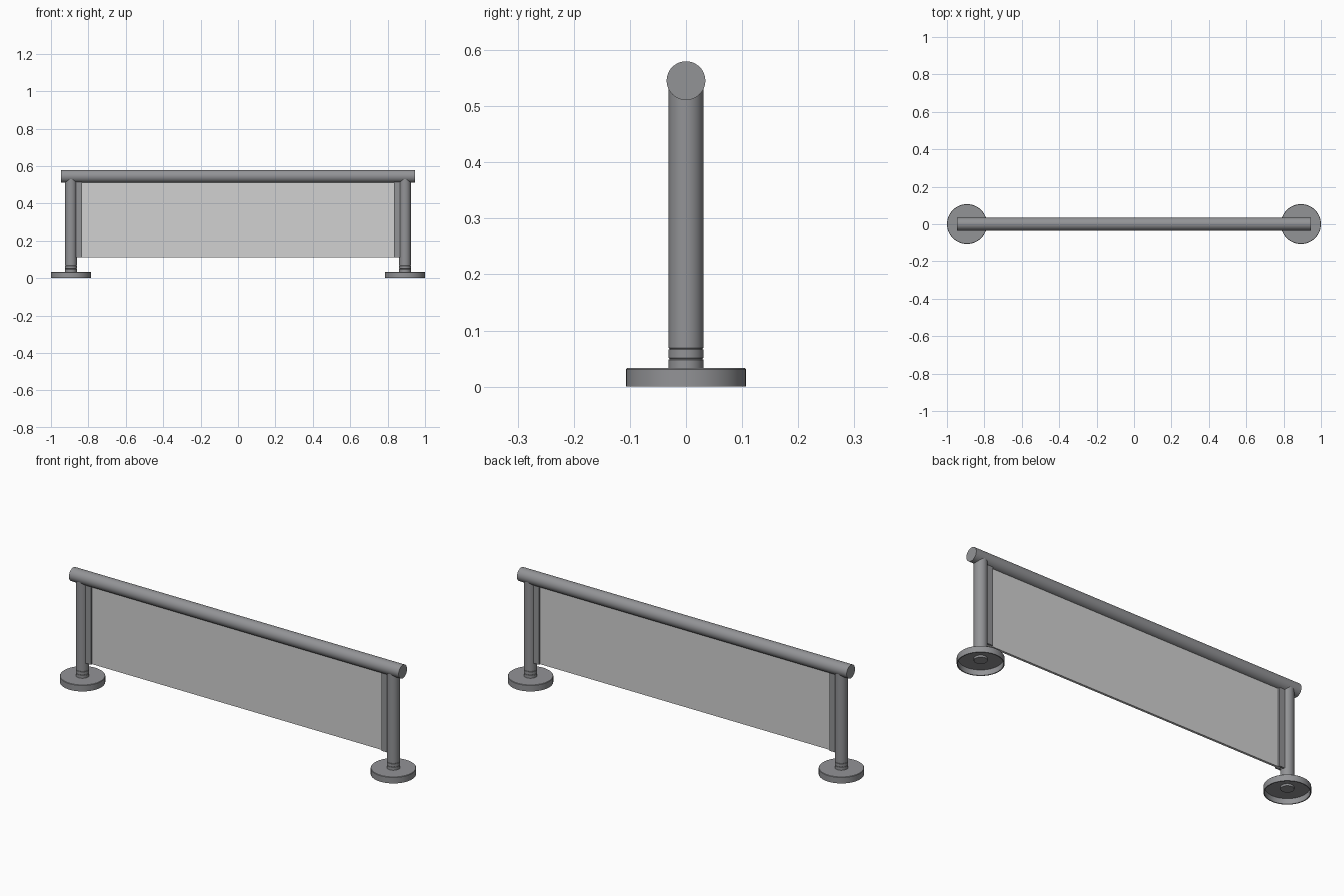
import bpy, bmesh, math
from mathutils import Matrix

if "Cube" in bpy.data.objects:
    bpy.data.objects.remove(bpy.data.objects["Cube"])


def material(name, rgba):
    m = bpy.data.materials.new(name)
    m.diffuse_color = rgba
    m.use_nodes = True
    m.node_tree.nodes["Principled BSDF"].inputs["Base Color"].default_value = m.diffuse_color
    return m


METAL = material("grey metal", (0.29, 0.293, 0.306, 1))
GLASS = material("pale grey glass", (0.64, 0.64, 0.64, 1))


def finish(name, bm, mat, smooth=True):
    bmesh.ops.recalc_face_normals(bm, faces=bm.faces)
    me = bpy.data.meshes.new(name)
    bm.to_mesh(me)
    bm.free()
    ob = bpy.data.objects.new(name, me)
    bpy.context.collection.objects.link(ob)
    me.materials.append(mat)
    if smooth:
        bpy.ops.object.select_all(action='DESELECT')
        ob.select_set(True)
        bpy.context.view_layer.objects.active = ob
        bpy.ops.object.shade_smooth_by_angle(angle=math.radians(35))
    return ob


def lathe(name, profile, x, segs=48):
    # revolve an (r, z) profile round a vertical axis at x
    bm = bmesh.new()
    vs = [bm.verts.new((r, 0, z)) for r, z in profile]
    es = [bm.edges.new(p) for p in zip(vs, vs[1:])]
    bmesh.ops.spin(bm, geom=vs + es, cent=(0, 0, 0), axis=(0, 0, 1),
                   angle=math.tau, steps=segs)
    bmesh.ops.remove_doubles(bm, verts=bm.verts, dist=1e-5)
    bmesh.ops.translate(bm, verts=bm.verts, vec=(x, 0, 0))
    return finish(name, bm, METAL)


def box(name, size, centre, mat):
    bm = bmesh.new()
    bmesh.ops.create_cube(bm, size=1)
    bmesh.ops.scale(bm, verts=bm.verts, vec=size)
    bmesh.ops.translate(bm, verts=bm.verts, vec=centre)
    return finish(name, bm, mat, False)


# Handrail
bm = bmesh.new()
bmesh.ops.create_cone(bm, cap_ends=True, segments=48, radius1=0.0345,
                      radius2=0.0345, depth=1.894,
                      matrix=Matrix.Translation((0, 0, 0.5455)) @ Matrix.Rotation(math.pi / 2, 4, 'Y'))
finish("handrail", bm, METAL)

for side, s in (("left", -1), ("right", 1)):
    x = s * 0.893
    # Post with two fine grooves near the foot
    lathe(side + "_post", [(0, 0.018), (0.031, 0.018), (0.031, 0.048), (0.0295, 0.049),
                           (0.0295, 0.050), (0.031, 0.051), (0.031, 0.066), (0.0295, 0.067),
                           (0.0295, 0.068), (0.031, 0.069), (0.031, 0.535), (0, 0.535)], x)
    # Hollow cover flange
    lathe(side + "_base_cover", [(0.03, 0.033), (0.105, 0.033), (0.107, 0.031), (0.107, 0),
                                 (0.102, 0), (0.102, 0.028), (0.03, 0.028)], x)
    # Channel holding the panel, set against the post
    for face, y in (("front", -0.0105), ("back", 0.0105)):
        box(f"{side}_channel_{face}", (0.035, 0.009, 0.41), (s * 0.8515, y, 0.315), METAL)

# Glass infill panel
box("glass_panel", (1.70, 0.012, 0.41), (0, 0, 0.315), GLASS)
